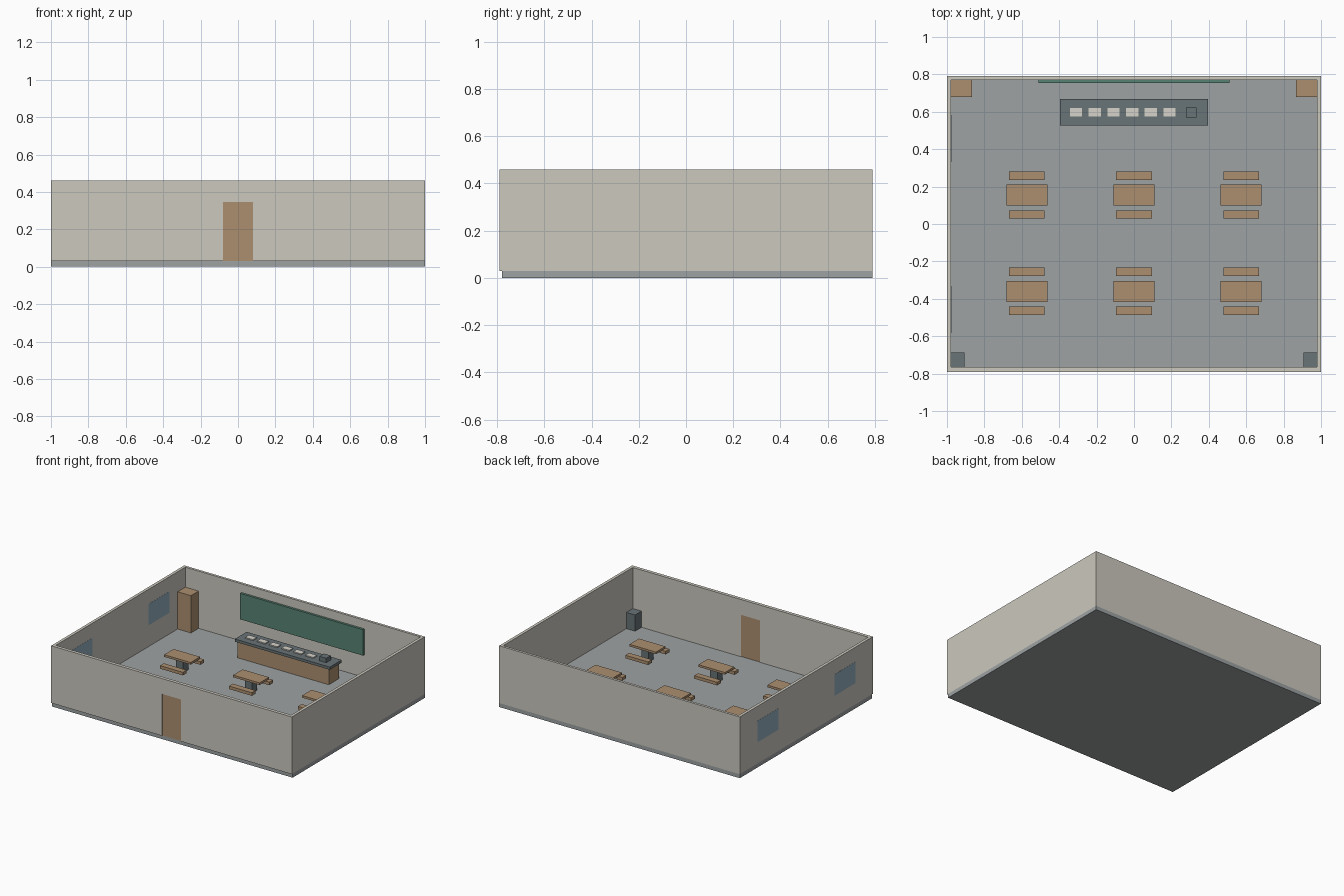
import bpy, bmesh

if "Cube" in bpy.data.objects:
    bpy.data.objects.remove(bpy.data.objects["Cube"])


def colour(name, r, g, b):
    """Flat material from 0-255 sRGB values."""
    m = bpy.data.materials.new(name)
    lin = [((c / 255 + 0.055) / 1.055) ** 2.4 for c in (r, g, b)]
    m.diffuse_color = (*lin, 1)
    m.use_nodes = True
    m.node_tree.nodes["Principled BSDF"].inputs["Base Color"].default_value = m.diffuse_color
    return m


PLASTER = colour("plaster", 204, 200, 190)
CONCRETE = colour("concrete", 157, 162, 163)
WOOD = colour("wood", 172, 143, 112)
SLATE = colour("slate", 104, 115, 118)
GREEN = colour("board_green", 88, 130, 116)
GLASS = colour("glass", 146, 174, 188)
CREAM = colour("cream", 214, 211, 202)


def add_mesh(name, bm, mat):
    bmesh.ops.recalc_face_normals(bm, faces=bm.faces)
    me = bpy.data.meshes.new(name)
    bm.to_mesh(me)
    bm.free()
    ob = bpy.data.objects.new(name, me)
    bpy.context.collection.objects.link(ob)
    if mat:
        me.materials.append(mat)
    return ob


def box(name, x, y, z, mat):
    """Box from (low, high) ranges along each axis."""
    bm = bmesh.new()
    bmesh.ops.create_cube(bm, size=1)
    for v in bm.verts:
        v.co = [r[0] if c < 0 else r[1] for c, r in zip(v.co, (x, y, z))]
    return add_mesh(name, bm, mat)


def around(c, half):
    return (c - half, c + half)


FLOOR = 0.03
TOP = 0.46
IX, IY0, IY1 = 0.978, -0.765, 0.771   # inner wall faces

# Floor slab
box("floor", (-1, 1), (-0.78, 0.79), (0, FLOOR), CONCRETE)

# Walls: one closed ring, extruded upward
bm = bmesh.new()
outer = [(-1, -0.79), (1, -0.79), (1, 0.79), (-1, 0.79)]
inner = [(-IX, IY0), (IX, IY0), (IX, IY1), (-IX, IY1)]
rings = [[bm.verts.new((x, y, z)) for x, y in loop]
         for loop, z in ((outer, FLOOR), (outer, TOP), (inner, TOP), (inner, FLOOR))]
for k in range(4):
    a, b = rings[k], rings[(k + 1) % 4]
    for i in range(4):
        j = (i + 1) % 4
        bm.faces.new((a[i], a[j], b[j], b[i]))
walls = add_mesh("walls", bm, PLASTER)


def cut(name, x, y, z):
    cutter = box(name, x, y, z, None)
    cutter.hide_render = True
    cutter.hide_set(True)
    mod = walls.modifiers.new(name, 'BOOLEAN')
    mod.operation = 'DIFFERENCE'
    mod.solver = 'EXACT'
    mod.object = cutter


# Door, set slightly back in its opening
cut("door_cutter", (-0.08, 0.08), (-0.85, -0.7), (-0.02, 0.345))
box("door", (-0.08, 0.08), (-0.784, -0.769), (FLOOR, 0.345), WOOD)

# Two windows through the left wall
for y in (-0.457, 0.457):
    box("window", (-1.001, -IX + 0.001), around(y, 0.125), (0.19, 0.35), GLASS)

# Board on the back wall
box("wall_board", (-0.51, 0.51), (0.754, IY1), (0.2, 0.395), GREEN)

# Serving counter with trays and a till
box("counter_body", (-0.38, 0.38), (0.535, 0.657), (FLOOR, 0.15), WOOD)
box("counter_top", (-0.395, 0.395), (0.526, 0.667), (0.15, 0.17), SLATE)
for i in range(6):
    box("tray", around(-0.31 + 0.1 * i, 0.033), around(0.597, 0.022), (0.17, 0.178), CREAM)
box("till", around(0.306, 0.028), around(0.597, 0.027), (0.17, 0.203), SLATE)

# Tables with a pedestal and a bench on each long side
for x in (-0.573, 0, 0.573):
    for y in (-0.36, 0.155):
        box("table_top", around(x, 0.11), around(y, 0.056), (0.122, 0.138), WOOD)
        box("table_pedestal", around(x, 0.03), around(y, 0.03), (FLOOR, 0.122), SLATE)
        for s in (-1, 1):
            box("bench", around(x, 0.095), around(y + s * 0.104, 0.0225), (0.064, 0.087), WOOD)

# Corner cabinets at the back, bins at the front
for s in (-1, 1):
    box("cabinet", sorted((s * 0.867, s * IX)), (0.68, IY1), (FLOOR, 0.31), WOOD)
    box("bin", sorted((s * 0.905, s * IX)), (IY0, -0.688), (FLOOR, 0.152), SLATE)
